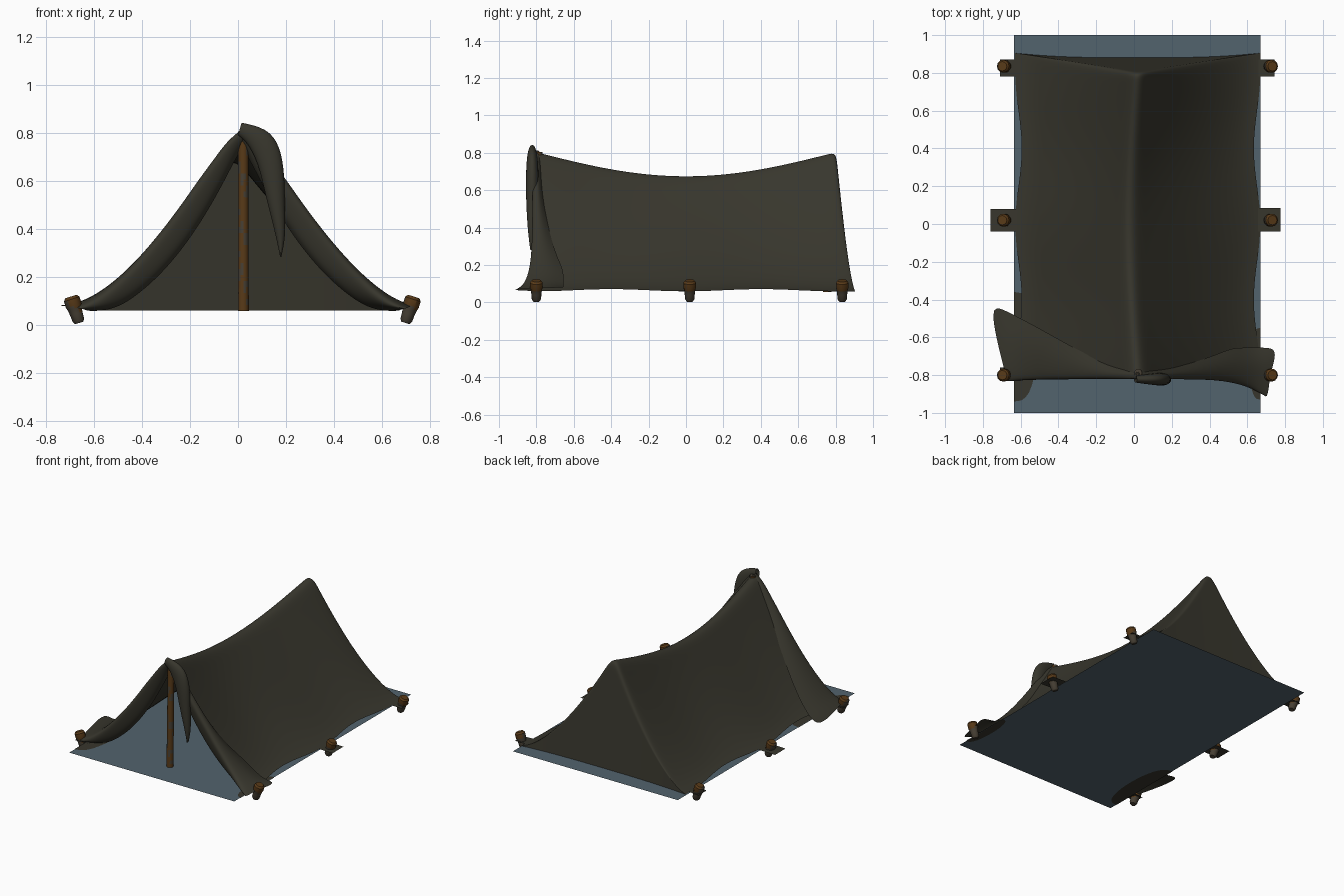
import bpy, bmesh, math
from mathutils import Vector

if "Cube" in bpy.data.objects:
    bpy.data.objects.remove(bpy.data.objects["Cube"])


def material(name, rgb):
    m = bpy.data.materials.new(name)
    m.diffuse_color = (*rgb, 1)
    m.use_nodes = True
    m.node_tree.nodes["Principled BSDF"].inputs["Base Color"].default_value = m.diffuse_color
    return m


CANVAS = material("olive canvas", (0.039, 0.037, 0.026))
SHEET = material("blue grey sheet", (0.085, 0.125, 0.155))
WOOD = material("brown wood", (0.098, 0.042, 0.009))
WORN = material("worn wood", (0.062, 0.050, 0.034))


def finish(bm, name, mats, smooth=True, subsurf=0):
    bmesh.ops.remove_doubles(bm, verts=bm.verts, dist=1e-4)
    bmesh.ops.recalc_face_normals(bm, faces=bm.faces)
    for f in bm.faces:
        f.smooth = smooth
    me = bpy.data.meshes.new(name)
    bm.to_mesh(me)
    bm.free()
    for m in mats:
        me.materials.append(m)
    ob = bpy.data.objects.new(name, me)
    bpy.context.collection.objects.link(ob)
    if subsurf:
        mod = ob.modifiers.new("soften", 'SUBSURF')
        mod.levels = mod.render_levels = subsurf
    return ob


def cloth(name, rows, closed=False, subsurf=2):
    bm = bmesh.new()
    vs = [[bm.verts.new(p) for p in r] for r in rows]
    n = len(rows[0])
    for a, b in zip(vs, vs[1:]):
        for i in range(n if closed else n - 1):
            j = (i + 1) % n
            bm.faces.new((a[i], a[j], b[j], b[i]))
    return finish(bm, name, [CANVAS], subsurf=subsurf)


def plate(name, pts, mat):
    bm = bmesh.new()
    bm.faces.new([bm.verts.new(p) for p in pts])
    return finish(bm, name, [mat], smooth=False)


# Shape of the roof: s = -1 left / +1 right, u = 0 ridge .. 1 ground
def roof(s, u, y, power=None):
    sag = max(0, math.cos(math.pi * y / 1.65))
    peg = math.cos(math.pi * y / 0.8) ** 2
    power = power or 1.47 + 0.08 * y - 0.1 * sag
    zb = 0.072 - 0.013 * peg
    zr = 0.815 - 0.137 * sag
    xr = 0.02 - 0.045 * sag
    xb = 0.02 + s * (0.613 + 0.037 * peg)
    z = zb + (zr - zb) * (1 - max(0, u - 0.035) / 0.965) ** power
    return Vector((xr + (xb - xr) * u, y, z))


# Canvas roof and closed back wall in one soft sheet
US = [0.05, 0.12, 0.22, 0.35, 0.5, 0.65, 0.8, 0.92, 1]
COLS = [(-1, u) for u in reversed(US)] + [(1, 0)] + [(1, u) for u in US]
rows = [[roof(s, u, -0.815 + 1.575 * i / 16) for s, u in COLS] for i in range(17)]


def back_row(v):
    out = []
    for s, u in COLS:
        p = roof(s, u, 0.8)
        p.z += (0.058 - p.z) * v
        p.y = 0.80 + 0.08 * (0.82 - p.z) / 0.76 + 0.025 * u ** 3
        out.append(p)
    return out


rows += [back_row(v) for v in (0, 0.1, 0.25, 0.5, 0.75, 0.93, 1)]
cloth("canvas_tent", rows)


# Door flaps folded out around the front edges of the roof
def flap(name, s, width, bulge, corner):
    rows = []
    for i in range(13):
        t = i / 12
        p = roof(s, t, -0.8, 1.36)
        p.x += s * 0.03 * t ** 5
        n = Vector((s * 0.68, 0, 0.73))
        w = 0.02 + width(t)
        b = bulge * t ** 6
        k0 = min(1, 0.25 + 3 * t)
        inner = 0.045 + 0.045 * math.sin(math.pi * t)
        roll = 0.028 * k0
        section = [(-inner, -0.77), (-inner * 0.85, -0.80), (-0.02, -0.82 - b),
                   (roll * 0.5, -0.825 - b), (roll, -0.80), (roll * 0.7, -0.8 + w * 0.5),
                   (-0.012 * k0, -0.8 + w)]
        row = []
        for k, (d, y) in enumerate(section):
            q = p + n * d
            if k > 4:
                q.x += s * corner * (k - 4) * t ** 4
            row.append((q.x, y, max(q.z, 0.057 + 0.004 * k)))
        rows.append(row)
    cloth(name, rows)


flap("left_door_flap", -1, lambda t: 0.36 * t ** 1.6, 0.01, 0.055)
flap("right_door_flap", 1, lambda t: 0.125 * min(1, t / 0.75) ** 2, 0.095, 0.03)

# Loose fold hanging from the front peak: left x,z and right x,z per ring
FOLD = [(0.0, 0.79, 0.015, 0.842), (0.04, 0.76, 0.12, 0.82), (0.085, 0.67, 0.175, 0.75),
        (0.105, 0.58, 0.195, 0.63), (0.135, 0.46, 0.195, 0.49), (0.16, 0.36, 0.20, 0.37),
        (0.175, 0.285, 0.18, 0.28)]
rings = []
for i, (xl, zl, xr, zr) in enumerate(FOLD):
    depth = 0.012 + 0.026 * math.sin(math.pi * min(1, (i + 0.6) / 6.6))
    ring = []
    for k in range(8):
        a = math.tau * k / 8
        f = 0.5 + 0.55 * math.cos(a)
        ring.append((xl + (xr - xl) * f, -0.822 + depth * math.sin(a), zl + (zr - zl) * f))
    rings.append(ring)
cloth("hanging_fold", rings, closed=True)

# Ground sheet
plate("ground_sheet", [(-0.635, -1, 0.055), (0.67, -1, 0.055),
                       (0.67, 1, 0.055), (-0.635, 1, 0.055)], SHEET)

# Flap cloth lying at the front corners, seen above and below the sheet
for name, x, yc, ry, rx in (("left", -0.635, -0.65, 0.29, 0.12),
                            ("right", 0.67, -0.74, 0.19, -0.06)):
    for side, z in (("upper", 0.0575), ("lower", 0.0525)):
        plate(f"{name}_{side}_corner_cloth",
              [(x + rx * math.sin(math.pi * i / 16) ** 0.7 if 0 < i < 16 else x,
                yc - ry * math.cos(math.pi * i / 16), z) for i in range(17)], CANVAS)

# Peg tabs
for name, x0, x1, y0, y1 in (("left_middle", -0.61, -0.76, -0.04, 0.08),
                             ("right_middle", 0.65, 0.775, -0.04, 0.085),
                             ("left_back", -0.60, -0.71, 0.78, 0.87),
                             ("right_back", 0.62, 0.745, 0.78, 0.87),
                             ("left_front", -0.60, -0.71, -0.83, -0.76)):
    plate(name + "_tab", [(x0, y0, 0.064), (x1, y0, 0.06), (x1, y1, 0.06), (x0, y1, 0.064)], CANVAS)


# Wooden rods with a list of ring (fraction, radius), coloured by face centre
def rod(name, base, top, profile, worn):
    base, top = Vector(base), Vector(top)
    axis = top - base
    rot = axis.to_track_quat('Z', 'Y')
    bm = bmesh.new()
    loops = []
    for f, r in profile:
        loops.append([bm.verts.new(base + axis * f + rot @ Vector(
            (r * math.cos(math.tau * k / 12), r * math.sin(math.tau * k / 12), 0)))
            for k in range(12)])
    for a, b in zip(loops, loops[1:]):
        for k in range(12):
            j = (k + 1) % 12
            bm.faces.new((a[k], a[j], b[j], b[k]))
    bm.faces.new(loops[0][::-1])
    bm.faces.new(loops[-1])
    for f in bm.faces:
        f.material_index = int(worn(f.calc_center_median()))
    ob = finish(bm, name, [WOOD, WORN])
    for o in bpy.context.selected_objects:
        o.select_set(False)
    ob.select_set(True)
    bpy.context.view_layer.objects.active = ob
    bpy.ops.object.shade_smooth_by_angle()


def patchy(c):
    return math.sin(c.z * 31 + c.x * 90) + math.sin(c.z * 67 - c.x * 150 + c.y * 60) > 0.65


POLE = [(i / 30, 0.023 - 0.002 * i / 30) for i in range(31)]
rod("front_pole", (0.022, -0.80, 0.057), (0.022, -0.788, 0.805), POLE, patchy)
rod("back_pole", (0.022, 0.755, 0.057), (0.022, 0.755, 0.765), POLE, patchy)

# Tent pegs leaning outwards, brown at the top
PEG = [(0, 0.018), (0.1, 0.025), (0.35, 0.027), (0.55, 0.030), (0.65, 0.034), (0.9, 0.034), (1, 0.025)]
for s, side in ((-1, "left"), (1, "right")):
    for y, place in ((-0.8, "front"), (0.02, "middle"), (0.835, "back")):
        rod(f"{side}_{place}_peg", (0.018 + s * 0.68, y, 0.007), (0.018 + s * 0.715, y, 0.117),
            PEG, lambda c: c.z < 0.078 - 0.9 * (c.x - 0.018 - s * 0.705))
